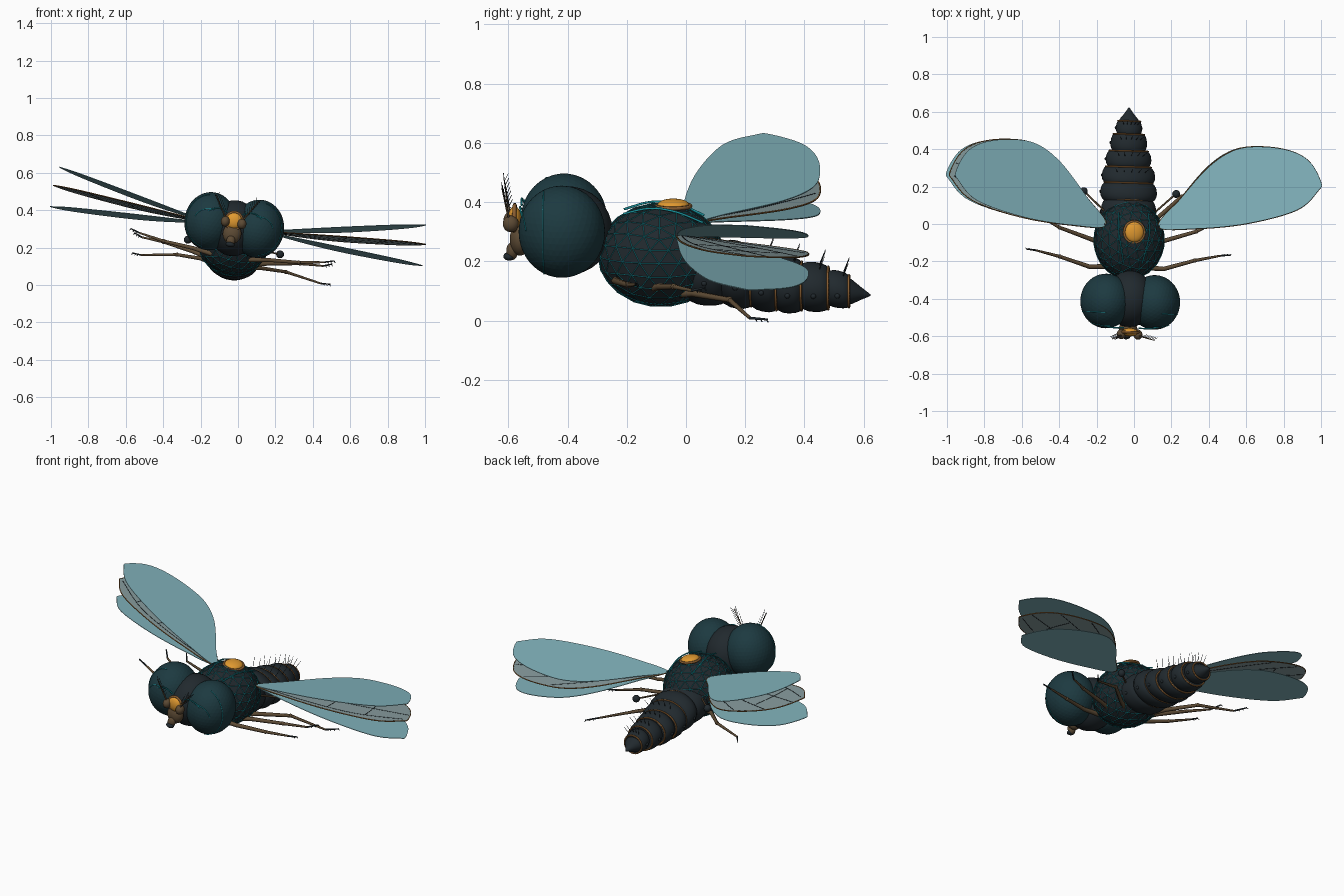
import bpy, bmesh, math
from mathutils import Matrix, Vector

if "Cube" in bpy.data.objects:
    bpy.data.objects.remove(bpy.data.objects["Cube"])

def material(name, r, g, b):
    m = bpy.data.materials.new(name)
    m.diffuse_color = (r, g, b, 1)
    m.use_nodes = True
    m.node_tree.nodes["Principled BSDF"].inputs["Base Color"].default_value = m.diffuse_color
    return m

DARK = material("dark_shell", .015, .022, .027)
EYE = material("eye_teal", .012, .042, .052)
CYAN = material("cyan_line", .01, .3, .35)
AMBER = material("amber", .75, .32, .03)
BROWN = material("brown", .11, .07, .035)
COPPER = material("copper", .25, .11, .03)
GHOST = material("ghost_wing", .22, .45, .5)
FILM = material("wing_film", .25, .34, .35)

def finish(name, bm, mat, smooth=False):
    bmesh.ops.recalc_face_normals(bm, faces=bm.faces)
    me = bpy.data.meshes.new(name)
    bm.to_mesh(me)
    bm.free()
    me.materials.append(mat)
    for p in me.polygons:
        p.use_smooth = smooth
    ob = bpy.data.objects.new(name, me)
    bpy.context.collection.objects.link(ob)
    return ob

def ball(name, loc, radii, mat, ico=0):
    bm = bmesh.new()
    if ico:
        bmesh.ops.create_icosphere(bm, subdivisions=ico, radius=1)
    else:
        bmesh.ops.create_uvsphere(bm, u_segments=28, v_segments=16, radius=1)
    bmesh.ops.transform(bm, verts=bm.verts, matrix=Matrix.Translation(loc) @ Matrix.Diagonal((*radii, 1)))
    return finish(name, bm, mat, smooth=not ico)

def tubes(name, paths, depth, mat, cyclic=False, taper=0):
    cu = bpy.data.curves.new(name, 'CURVE')
    cu.dimensions = '3D'
    cu.bevel_depth = depth
    cu.bevel_resolution = 1
    cu.use_fill_caps = True
    cu.materials.append(mat)
    for path in paths:
        sp = cu.splines.new('POLY')
        sp.points.add(len(path) - 1)
        sp.use_cyclic_u = cyclic
        for i, p in enumerate(path):
            sp.points[i].co = (*p, 1)
            sp.points[i].radius = 1 - taper * i / (len(path) - 1)
    ob = bpy.data.objects.new(name, cu)
    bpy.context.collection.objects.link(ob)
    return ob

def smooth_path(pts, closed=False, n=6):
    pts = [Vector(p) for p in pts]
    ext = [pts[-1]] + pts + pts[:2] if closed else [pts[0]] + pts + [pts[-1]]
    out = []
    for a, b, c, d in zip(ext, ext[1:], ext[2:], ext[3:]):
        for k in range(n):
            t = k / n
            out.append(.5 * (2*b + (c-a)*t + (2*a-5*b+4*c-d)*t*t + (3*b-a-3*c+d)*t**3))
    return out if closed else out + [pts[-1]]

def ellipse(c, rx, rz, n=32, a0=0, a1=2*math.pi):
    return [(c[0] + rx*math.cos(a0 + (a1-a0)*i/n), c[1], c[2] + rz*math.sin(a0 + (a1-a0)*i/n)) for i in range(n)]

# Thorax with triangulated glowing lattice
TC, TR = (0, -.085, .222), (.19, .212, .174)
ball("thorax", TC, TR, DARK, ico=3)
lattice = ball("thorax_lattice", TC, [r + .001 for r in TR], CYAN, ico=3)
w = lattice.modifiers.new("wire", 'WIREFRAME')
w.thickness = .003

# Amber dome on the back with its ring and side conduits
ball("back_dome", (0, -.042, .393), (.05, .054, .02), AMBER)
tubes("dome_ring", [[(.055*math.cos(a*.2618), -.042 + .058*math.sin(a*.2618), .389) for a in range(24)]], .007, COPPER, True)
tubes("back_conduits", [smooth_path([(s*.05, -.21, .37), (s*.07, -.12, .392), (s*.085, -.03, .382), (s*.08, .06, .345)])
                        for s in (1, -1)], .004, CYAN)

# Head, eyes and eye lines
ball("head", (0, -.40, .305), (.13, .152, .15), DARK)
for s, side in ((1, "right"), (-1, "left")):
    ball("eye_" + side, (s*.131, -.415, .322), (.137, .146, .156), EYE, ico=4)
    lines = []
    for slope, base in ((.0, -.06), (.12, -.115)):
        path = []
        for i in range(17):
            a = math.radians(-80 + 10*i) if base > -.1 else math.radians(10 + 6*i)
            dz = math.sin(a)
            dy = base / .146 - slope * dz
            k = math.sqrt(max(0, 1 - dy*dy))
            path.append((s*(.131 + .138*k*math.cos(a)), -.415 + .147*dy, .322 + .157*k*dz))
        lines.append(path)
    tubes("eye_lines_" + side, lines, .002, CYAN)
    tubes("face_conduit_" + side, [smooth_path([(s*.04, -.555, .385), (s*.09, -.557, .40), (s*.14, -.55, .38), (s*.17, -.535, .34)])], .0035, CYAN)

# Face: amber lens, muzzle, proboscis knob
ball("face_lens", (0, -.578, .345), (.043, .022, .043), AMBER)
tubes("face_lens_ring", [ellipse((0, -.578, .345), .045, .047)], .007, COPPER, True)
ball("muzzle", (0, -.56, .275), (.05, .035, .055), BROWN)
ball("proboscis", (0, -.587, .235), (.024, .02, .03), BROWN)
ball("proboscis_tip", (0, -.597, .217), (.024, .02, .014), DARK)

# Antennae with feathered bristles
for s, side in ((1, "right"), (-1, "left")):
    ball("antenna_base_" + side, (s*.045, -.59, .335), (.024, .027, .028), BROWN)
    root, tip = Vector((s*.045, -.595, .35)), Vector((s*.115, -.618, .47))
    hairs = []
    for i in range(2, 9):
        p = root.lerp(tip, i/9)
        hairs += [[p, p + Vector((s*.022, .012, .022))], [p, p + Vector((-s*.008, -.003, .03))]]
    tubes("antenna_" + side, [[root, root.lerp(tip, .5), tip]], .005, BROWN, taper=.7)
    tubes("antenna_bristles_" + side, hairs, .0012, DARK)

# Abdomen segments: start, end, half width, half height
AXIS = [(-.1, .19), (.1, .167), (.2, .15), (.3, .124), (.4, .115), (.5, .107), (.63, .083)]
def axis_z(y):
    for (a, za), (b, zb) in zip(AXIS, AXIS[1:]):
        if y <= b:
            return za + (zb - za)*(y - a)/(b - a)

def lathe(name, rings, mat):
    bm = bmesh.new()
    loops = [[bm.verts.new(p) for p in ellipse((0, y, axis_z(y)), rx, rz)] for y, rx, rz in rings]
    for a, b in zip(loops, loops[1:]):
        for i in range(len(a)):
            j = (i + 1) % len(a)
            bm.faces.new((a[i], a[j], b[j], b[i]))
    bm.faces.new(loops[0])
    bm.faces.new(loops[-1])
    ob = finish(name, bm, mat)
    bpy.context.view_layer.objects.active = ob
    ob.select_set(True)
    bpy.ops.object.shade_smooth_by_angle(angle=math.radians(40))
    ob.select_set(False)

SEGS = [(.0, .13, .15, .12), (.12, .22, .153, .114), (.21, .305, .144, .104),
        (.30, .39, .123, .096), (.385, .48, .098, .084), (.475, .55, .07, .063)]
hairs = []
for n, (y0, y1, rx, rz) in enumerate(SEGS):
    lathe(f"abdomen_segment_{n+1}", [(y0 + (y1-y0)*t, rx*f, rz*f) for t, f in
          ((0, .84), (.1, .92), (.3, .99), (.5, 1), (.75, .97), (.93, .9), (1, .82))], DARK)
    tubes(f"abdomen_band_{n+1}", [ellipse((0, y1, axis_z(y1)), rx*.85, rz*.85)], .0045, COPPER, True)
    ym = (y0 + y1)/2
    for s in (1, -1):
        ball(f"spiracle_{n+1}_{'right' if s > 0 else 'left'}", (s*rx*.96, ym, axis_z(ym) - rz*.2), (.008, .009, .009), DARK)
    if n > 1:
        for k in (-.55, -.28, 0, .28, .55):
            p = Vector((rx*math.sin(k), ym + .02, axis_z(ym) + rz*math.cos(k)*.97))
            hairs.append([p, p + Vector((math.sin(k)*.03, .018, .045))])
lathe("abdomen_tip", [(.545, .056, .045), (.56, .05, .041), (.59, .025, .022), (.622, .003, .003)], DARK)
tubes("abdomen_bristles", hairs, .0018, DARK, taper=.6)

# Legs: hip, knee, ankle, foot for the right side, mirrored
LEGS = {"front": [(.10, -.23, .15), (.20, -.235, .165), (.365, -.185, .177), (.50, -.155, .2), (.553, -.15, .216)],
        "middle": [(.10, -.12, .12), (.20, -.085, .145), (.37, -.03, .172), (.49, .035, .178), (.535, .08, .195)],
        "hind": [(.08, -.03, .10), (.16, .03, .115), (.294, .155, .115), (.487, .23, .083), (.535, .29, .086)]}
for name, pts in LEGS.items():
    for s, side in ((1, "right"), (-1, "left")):
        P = [Vector((s*x, y, z)) for x, y, z in pts]
        tubes(f"{name}_upper_leg_{side}", [P[:3]], .0145, BROWN, taper=.35)
        ball(f"{name}_knee_{side}", P[2], (.011,)*3, BROWN)
        tubes(f"{name}_lower_leg_{side}", [P[2:4]], .009, BROWN, taper=.4)
        tubes(f"{name}_foot_{side}", [P[3:]], .005, DARK, taper=.3)
        tubes(f"{name}_claws_{side}", [[P[3].lerp(P[4], t), P[3].lerp(P[4], t) + Vector((s*.006, .006, -.009))]
                                       for t in (.3, .6, .95)], .002, DARK)

# Balancer knobs behind the wings
for s, side in ((1, "right"), (-1, "left")):
    tubes("balancer_stem_" + side, [[(s*.13, .06, .21), (s*.245, .165, .203)]], .005, BROWN)
    ball("balancer_knob_" + side, (s*.25, .168, .203), (.021, .021, .021), DARK)

# Wings: three stroke positions per side, the middle one veined
OUTLINE = [(0, 0), (.21, -.004), (.48, .032), (.74, .112), (.85, .22), (.862, .265), (.80, .37), (.70, .425),
           (.55, .445), (.40, .425), (.26, .33), (.11, .15)]
VEINS = [[(0, 0), (.3, .03), (.6, .1), (.84, .24)], [(.0, .0), (.3, .11), (.55, .2), (.83, .31)],
         [(0, 0), (.25, .17), (.45, .29), (.70, .41)], [(0, 0), (.2, .2), (.36, .33), (.5, .43)],
         [(.45, .06), (.44, .16), (.42, .27)], [(.66, .13), (.64, .24), (.60, .35)]]
shape = smooth_path([(x, y, 0) for x, y in OUTLINE], True)
for label, angle, mat in (("upper", 12.4, GHOST), ("middle", 5.6, FILM), ("lower", -2, GHOST)):
    for s, side in ((1, "right"), (-1, "left")):
        place = (Matrix.Scale(s, 4, (1, 0, 0)) @ Matrix.Translation((.143, -.01, .31))
                 @ Matrix.Rotation(math.radians(-angle), 4, 'Y') @ Matrix.Rotation(math.radians(-4), 4, 'X'))
        bm = bmesh.new()
        bm.faces.new([bm.verts.new(place @ p) for p in shape])
        wing = finish(f"{label}_wing_{side}", bm, mat)
        thick = wing.modifiers.new("thickness", 'SOLIDIFY')
        thick.thickness, thick.offset = .003, 0
        if label == "middle":
            tubes("wing_veins_" + side, [[place @ p for p in smooth_path([(x, y, 0) for x, y in v])] for v in VEINS],
                  .003, DARK)
            tubes("wing_rim_" + side, [[place @ p for p in shape]], .003, COPPER, True)

# Bank the whole insect slightly
bank = (Matrix.Translation((-.027, 0, .2)) @ Matrix.Rotation(math.radians(-1.7), 4, 'Z')
        @ Matrix.Rotation(math.radians(9), 4, 'Y') @ Matrix.Translation((0, 0, -.2)))
for ob in bpy.context.collection.objects:
    ob.matrix_basis = bank @ ob.matrix_basis
